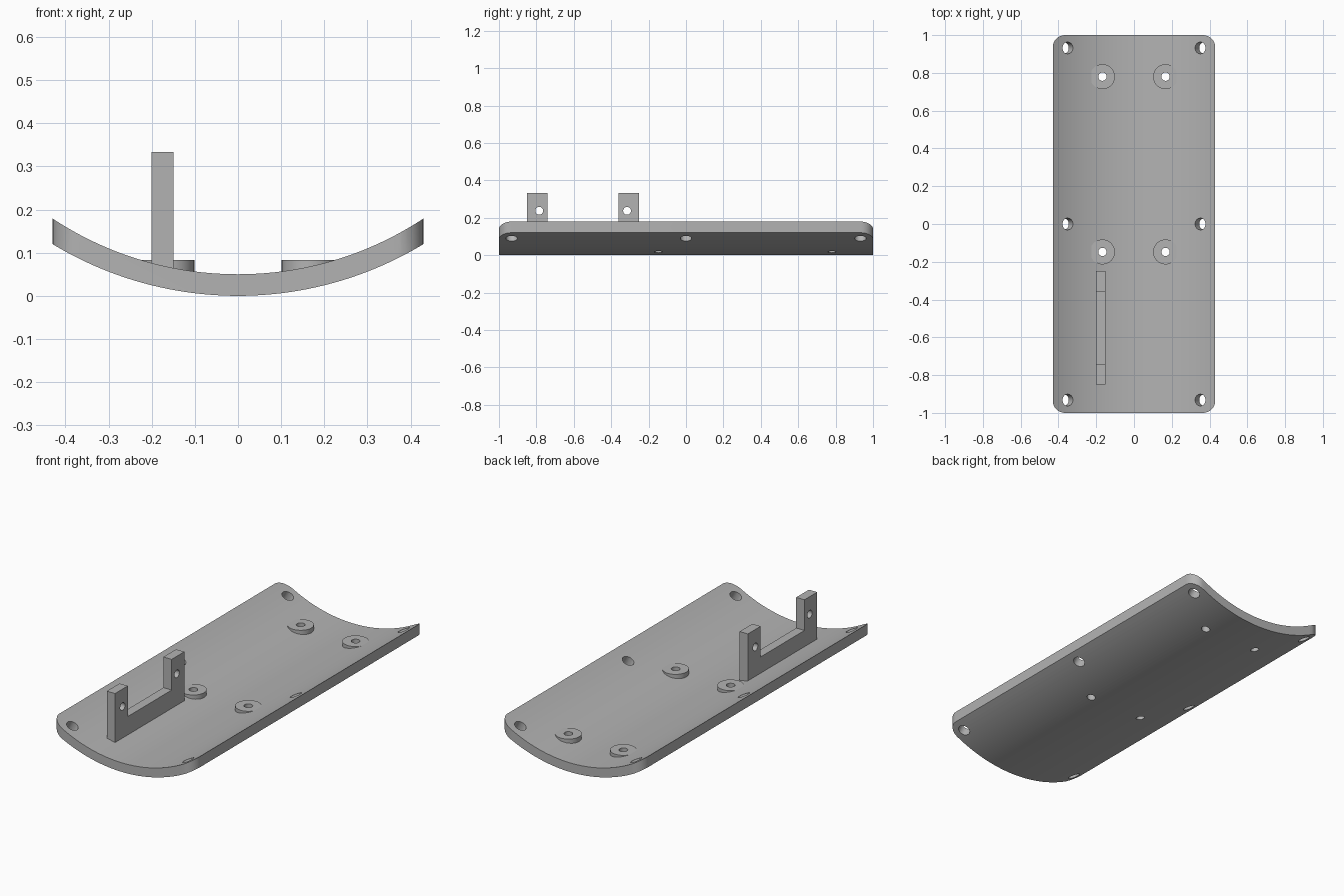
import bpy, bmesh
from math import sin, cos, asin, pi
from mathutils import Matrix, Vector

cube = bpy.data.objects.get("Cube")
if cube:
    bpy.data.objects.remove(cube, do_unlink=True)

grey = bpy.data.materials.new("plain_grey")
grey.use_nodes = True
colour = (0.45, 0.45, 0.45, 1)
grey.diffuse_color = colour
grey.node_tree.nodes["Principled BSDF"].inputs["Base Color"].default_value = colour

OUTER, INNER, HALF_W = 0.83, 0.78, 0.43
BOSSES = [(x, y) for x in (-0.167, 0.167) for y in (-0.148, 0.78)]


def make_object(name, bm):
    bmesh.ops.recalc_face_normals(bm, faces=bm.faces)
    mesh = bpy.data.meshes.new(name)
    bm.to_mesh(mesh)
    bm.free()
    mesh.materials.append(grey)
    obj = bpy.data.objects.new(name, mesh)
    bpy.context.collection.objects.link(obj)
    return obj


def extrude_profile(name, points, direction):
    bm = bmesh.new()
    face = bm.faces.new([bm.verts.new(p) for p in points])
    new = bmesh.ops.extrude_face_region(bm, geom=[face])["geom"]
    verts = [v for v in new if isinstance(v, bmesh.types.BMVert)]
    bmesh.ops.translate(bm, verts=verts, vec=direction)
    return make_object(name, bm)


def add_cylinder(bm, centre, radius, depth, rotation=Matrix.Identity(4)):
    bmesh.ops.create_cone(bm, cap_ends=True, segments=32, radius1=radius, radius2=radius,
                          depth=depth, matrix=Matrix.Translation(centre) @ rotation)


def apply_boolean(obj, cutter, operation):
    bpy.ops.object.select_all(action="DESELECT")
    bpy.context.view_layer.objects.active = obj
    obj.select_set(True)
    mod = obj.modifiers.new(operation, "BOOLEAN")
    mod.object, mod.operation, mod.solver = cutter, operation, "EXACT"
    bpy.ops.object.modifier_apply(modifier=mod.name)
    bpy.data.objects.remove(cutter, do_unlink=True)


def smooth(obj):
    bpy.ops.object.select_all(action="DESELECT")
    bpy.context.view_layer.objects.active = obj
    obj.select_set(True)
    bpy.ops.object.shade_smooth_by_angle(angle=pi / 6)


# Curved plate: arc section along y, trimmed to a rounded rectangle
def arc(radius, steps=64):
    angles = [0.7 * (2 * i / steps - 1) for i in range(steps + 1)]
    return [Vector((radius * sin(a), -1.1, OUTER - radius * cos(a))) for a in angles]


plate = extrude_profile("curved_plate", arc(OUTER) + arc(INNER)[::-1], (0, 2.2, 0))
r = 0.065
corners = [(1, 1, 0), (-1, 1, 1), (-1, -1, 2), (1, -1, 3)]
outline = [(sx * (HALF_W - r) + r * cos((q + i / 8) * pi / 2),
            sy * (1 - r) + r * sin((q + i / 8) * pi / 2), -0.5)
           for sx, sy, q in corners for i in range(9)]
apply_boolean(plate, extrude_profile("trim", outline, (0, 0, 1.5)), "INTERSECT")

# Radial screw holes along both edges, and vertical holes below the bosses
bm = bmesh.new()
tilt = asin(0.351 / INNER)
for side in (-1, 1):
    for y in (-0.932, 0, 0.932):
        mid = (side * 0.805 * sin(tilt), y, OUTER - 0.805 * cos(tilt))
        add_cylinder(bm, mid, 0.031, 0.2, Matrix.Rotation(-side * tilt, 4, "Y"))
for x, y in BOSSES:
    add_cylinder(bm, (x, y, 0.05), 0.022, 0.4)
apply_boolean(plate, make_object("hole_cutter", bm), "DIFFERENCE")
smooth(plate)

# Flat-topped mounting bosses
bm = bmesh.new()
for x, y in BOSSES:
    add_cylinder(bm, (x, y, 0.064), 0.066, 0.038)
bosses = make_object("mounting_bosses", bm)
bm = bmesh.new()
for x, y in BOSSES:
    add_cylinder(bm, (x, y, 0.05), 0.022, 0.4)
apply_boolean(bosses, make_object("boss_cutter", bm), "DIFFERENCE")
smooth(bosses)

# U-shaped bracket with a hole through each post
foot, bar, top = 0.05, 0.165, 0.333
profile = [(-0.85, foot), (-0.25, foot), (-0.25, top), (-0.36, top),
           (-0.36, bar), (-0.74, bar), (-0.74, top), (-0.85, top)]
bracket = extrude_profile("bracket", [(-0.2, y, z) for y, z in profile], (0.05, 0, 0))
bm = bmesh.new()
for y in (-0.785, -0.315):
    add_cylinder(bm, (-0.175, y, 0.237), 0.021, 0.2, Matrix.Rotation(pi / 2, 4, "Y"))
apply_boolean(bracket, make_object("post_hole_cutter", bm), "DIFFERENCE")
smooth(bracket)
